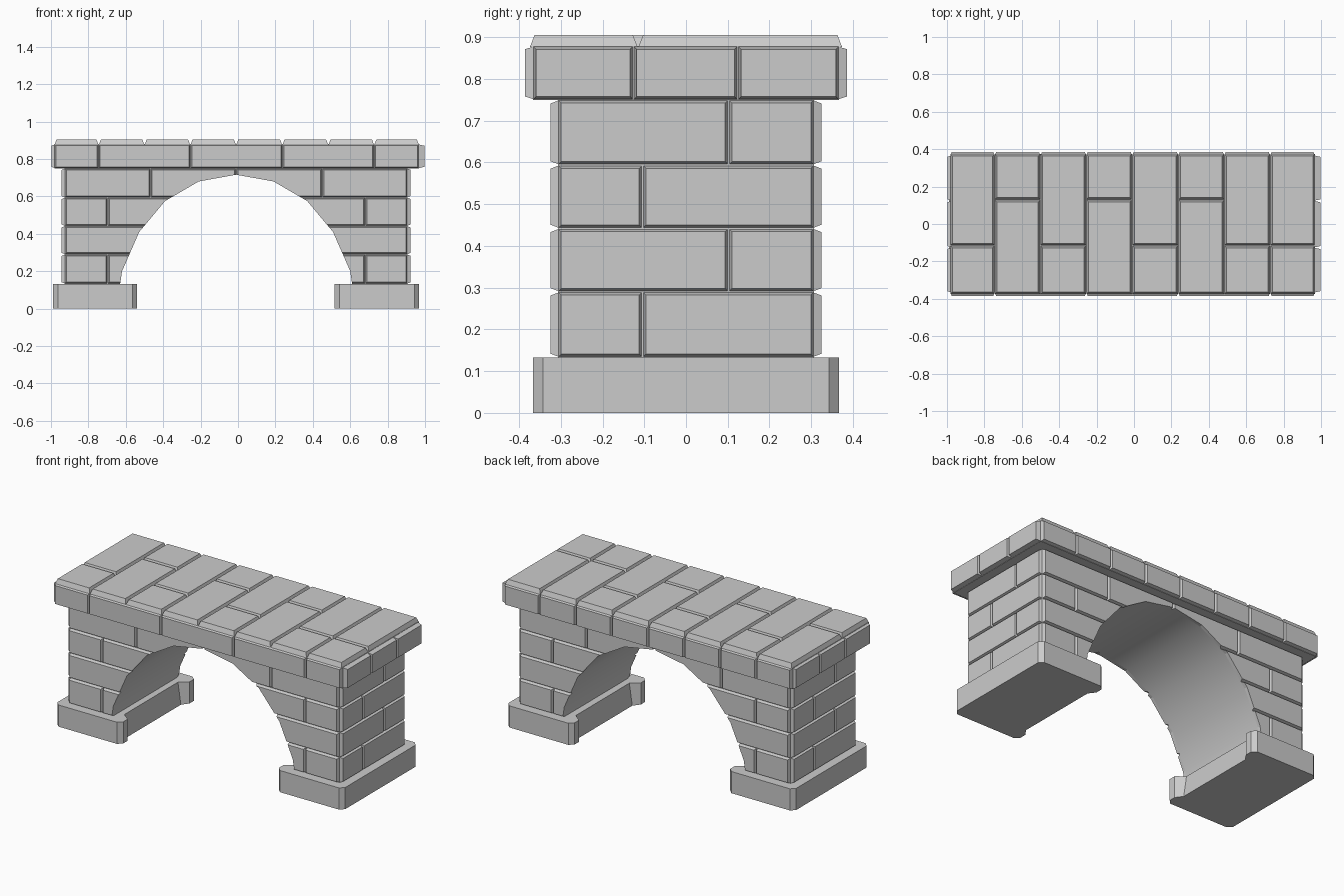
import bpy, bmesh

if "Cube" in bpy.data.objects:
    bpy.data.objects.remove(bpy.data.objects["Cube"])

CX = -0.01                       # centre line of the masonry
CORE_X, CORE_Y = 0.917, 0.307    # wall core half sizes
Z = [0.133, 0.29, 0.442, 0.594, 0.75]
HALF_ARCH = [(0.20, 0.68), (0.38, 0.575), (0.518, 0.41), (0.61, 0.20), (0.62, 0.133)]
ARCH = ([(CX - x, z) for x, z in reversed(HALF_ARCH)] + [(CX, 0.716)]
        + [(CX + x, z) for x, z in HALF_ARCH])


def finish(bm, name):
    bmesh.ops.recalc_face_normals(bm, faces=bm.faces)
    me = bpy.data.meshes.new(name)
    bm.to_mesh(me)
    bm.free()
    ob = bpy.data.objects.new(name, me)
    bpy.context.collection.objects.link(ob)
    return ob


def loft(bm, a, b):
    """Closed solid between two matching rings of points."""
    va = [bm.verts.new(p) for p in a]
    vb = [bm.verts.new(p) for p in b]
    bm.faces.new(va)
    bm.faces.new(vb)
    for i in range(len(va)):
        j = (i + 1) % len(va)
        bm.faces.new((va[i], va[j], vb[j], vb[i]))


def box(bm, x0, x1, y0, y1, z0, z1):
    ring = [(x0, y0), (x1, y0), (x1, y1), (x0, y1)]
    loft(bm, [(*p, z0) for p in ring], [(*p, z1) for p in ring])


def stone(bm, place, u0, u1, v0, v1, w0, w1, inset):
    """Chamfered stone facing; place maps (u, v, w) to x, y, z."""
    def ring(d, w):
        return [place(u, v, w) for u, v in
                ((u0 + d, v0 + d), (u1 - d, v0 + d), (u1 - d, v1 - d), (u0 + d, v1 - d))]
    loft(bm, ring(0.001, w0), ring(inset, w1))


def row(bm, place, edges, v0, v1, w0, w1, inset):
    for a, b in zip(edges, edges[1:]):
        stone(bm, place, a, b, v0, v1, w0, w1, inset)


def on_y(u, v, w):
    return (u, w, v)


def on_x(u, v, w):
    return (w, u, v)


def on_z(u, v, w):
    return (u, v, w)


# Wall core with arch opening
bm = bmesh.new()
profile = [(CX - CORE_X, Z[0])] + ARCH + [(CX + CORE_X, Z[0]),
                                          (CX + CORE_X, Z[4]), (CX - CORE_X, Z[4])]
loft(bm, [(x, -CORE_Y, z) for x, z in profile], [(x, CORE_Y, z) for x, z in profile])
core = finish(bm, "wall_core")

# Arch cutter (hidden helper)
bm = bmesh.new()
cut = [(ARCH[0][0], 0.05)] + ARCH + [(ARCH[-1][0], 0.05)]
loft(bm, [(x, -0.6, z) for x, z in cut], [(x, 0.6, z) for x, z in cut])
cutter = finish(bm, "arch_cutter")
cutter.hide_render = True
cutter.hide_set(True)

# Front and back wall stones, trimmed by the arch
L, R = CX - CORE_X, CX + CORE_X
ODD = [L, -0.697, -0.24, 0.22, 0.68, R]
EVEN = [L, -0.468, CX, 0.45, R]
for side, name in ((-1, "front_wall_stones"), (1, "back_wall_stones")):
    bm = bmesh.new()
    for i in range(4):
        row(bm, on_y, EVEN if i % 2 else ODD, Z[i], Z[i + 1],
            side * (CORE_Y - 0.003), side * 0.325, 0.009)
    ob = finish(bm, name)
    mod = ob.modifiers.new("arch", 'BOOLEAN')
    mod.operation = 'DIFFERENCE'
    mod.solver = 'EXACT'
    mod.object = cutter

# End wall stones
for side, name in ((-1, "left_wall_stones"), (1, "right_wall_stones")):
    bm = bmesh.new()
    for i in range(4):
        seam = side * (0.102 if i % 2 else -0.104)
        row(bm, on_x, [-CORE_Y, seam, CORE_Y], Z[i], Z[i + 1],
            CX + side * (CORE_X - 0.003), CX + side * 0.933, 0.008)
    finish(bm, name)

# Deck core
DX0, DX1, DY, DZ = -0.982, 0.968, 0.367, 0.879
bm = bmesh.new()
box(bm, DX0, DX1, -DY, DY, Z[4], DZ)
finish(bm, "deck_core")

# Deck edge stones
COLS = [DX0, -0.745, -0.5, -0.255, -0.01, 0.237, 0.483, 0.728, DX1]
bm = bmesh.new()
row(bm, on_y, [DX0, -0.745, -0.255, 0.237, 0.728, DX1], Z[4], DZ, -DY + 0.003, -0.386, 0.008)
row(bm, on_y, COLS, Z[4], DZ, DY - 0.003, 0.386, 0.008)
for w0, w1 in ((DX0 + 0.003, -0.998), (DX1 - 0.003, 0.996)):
    row(bm, on_x, [-DY, -0.126, 0.124, DY], Z[4], DZ, w0, w1, 0.008)
finish(bm, "deck_edge_stones")

# Deck paving
bm = bmesh.new()
for i in range(8):
    seam = 0.13 if i in (1, 3, 5) else -0.115
    for v0, v1 in ((-0.375, seam), (seam, 0.375)):
        stone(bm, on_z, COLS[i], COLS[i + 1], v0, v1, DZ - 0.003, 0.905, 0.012)
finish(bm, "deck_paving")


# Footings: chamfered corners, inner side hollowed under the arch
def footing(name, s, x_out, x_in):
    y, c = 0.367, 0.025

    def ring(hollow, z):
        h = x_in + s * hollow
        return [(x_in + s * c, -y, z), (x_out - s * c, -y, z), (x_out, -y + c, z),
                (x_out, y - c, z), (x_out - s * c, y, z), (x_in + s * c, y, z),
                (x_in, y - c, z), (x_in, 0.30, z), (h, 0.26, z), (h, -0.26, z),
                (x_in, -0.30, z), (x_in, -y + c, z)]
    bm = bmesh.new()
    loft(bm, ring(0.03, 0), ring(0.05, Z[0]))
    return finish(bm, name)


footing("left_footing", -1, -0.988, -0.54)
footing("right_footing", 1, 0.968, 0.517)

# Smooth arch soffit, sharp edges elsewhere
bpy.ops.object.select_all(action='DESELECT')
core.select_set(True)
bpy.context.view_layer.objects.active = core
bpy.ops.object.shade_smooth_by_angle(angle=0.6)
